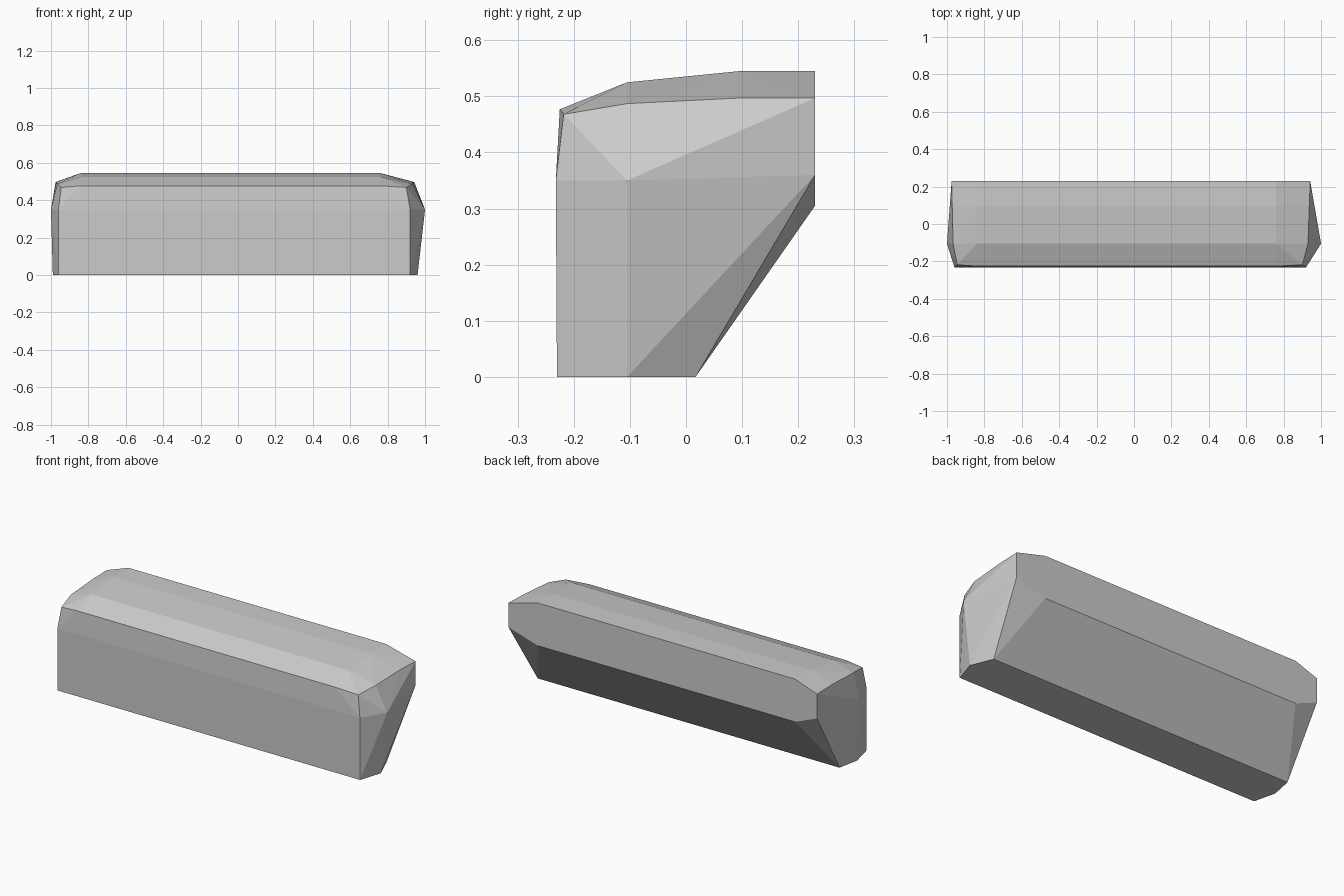
import bpy
import bmesh

cube = bpy.data.objects.get("Cube")
if cube:
    bpy.data.objects.remove(cube, do_unlink=True)

# Flat grey finish
grey = bpy.data.materials.new("plain_grey")
grey.use_nodes = True
colour = (0.6, 0.6, 0.6, 1)
grey.diffuse_color = colour
grey.node_tree.nodes["Principled BSDF"].inputs["Base Color"].default_value = colour

# Full-height profile (y, z) where the long body begins to taper
BODY = [(-0.225, 0.477), (-0.105, 0.525), (0.095, 0.545), (0.23, 0.545), (0.23, 0.305)]

# Shrunken end profile (y, z), followed by its x at the right and left ends
END = [
    (-0.23, 0, -0.96, 0.92),
    (-0.232, 0.35, -0.96, 0.92),
    (-0.218, 0.468, -0.945, 0.9),
    (-0.105, 0.487, -0.967, 0.93),
    (0.095, 0.497, -0.972, 0.937),
    (0.23, 0.497, -0.975, 0.942),
    (0.23, 0.36, -0.975, 0.942),
    (0.017, 0, -0.966, 0.91),
    (-0.105, 0, -0.99, 0.96),
    (-0.105, 0.35, -1.0, 1.0),
]

# Faceted block: the two profiles at each end wrapped in flat faces
bm = bmesh.new()
for x in (-0.84, 0.76):
    for y, z in BODY:
        bm.verts.new((x, y, z))
for y, z, x_right, x_left in END:
    for x in (x_right, x_left):
        bm.verts.new((x, y, z))
bmesh.ops.convex_hull(bm, input=bm.verts)
bmesh.ops.delete(bm, geom=[v for v in bm.verts if not v.link_faces], context="VERTS")
bmesh.ops.dissolve_limit(bm, angle_limit=0.01, verts=bm.verts, edges=bm.edges)
bmesh.ops.recalc_face_normals(bm, faces=bm.faces)

mesh = bpy.data.meshes.new("faceted_block")
bm.to_mesh(mesh)
bm.free()
mesh.materials.append(grey)
block = bpy.data.objects.new("faceted_block", mesh)
bpy.context.collection.objects.link(block)
